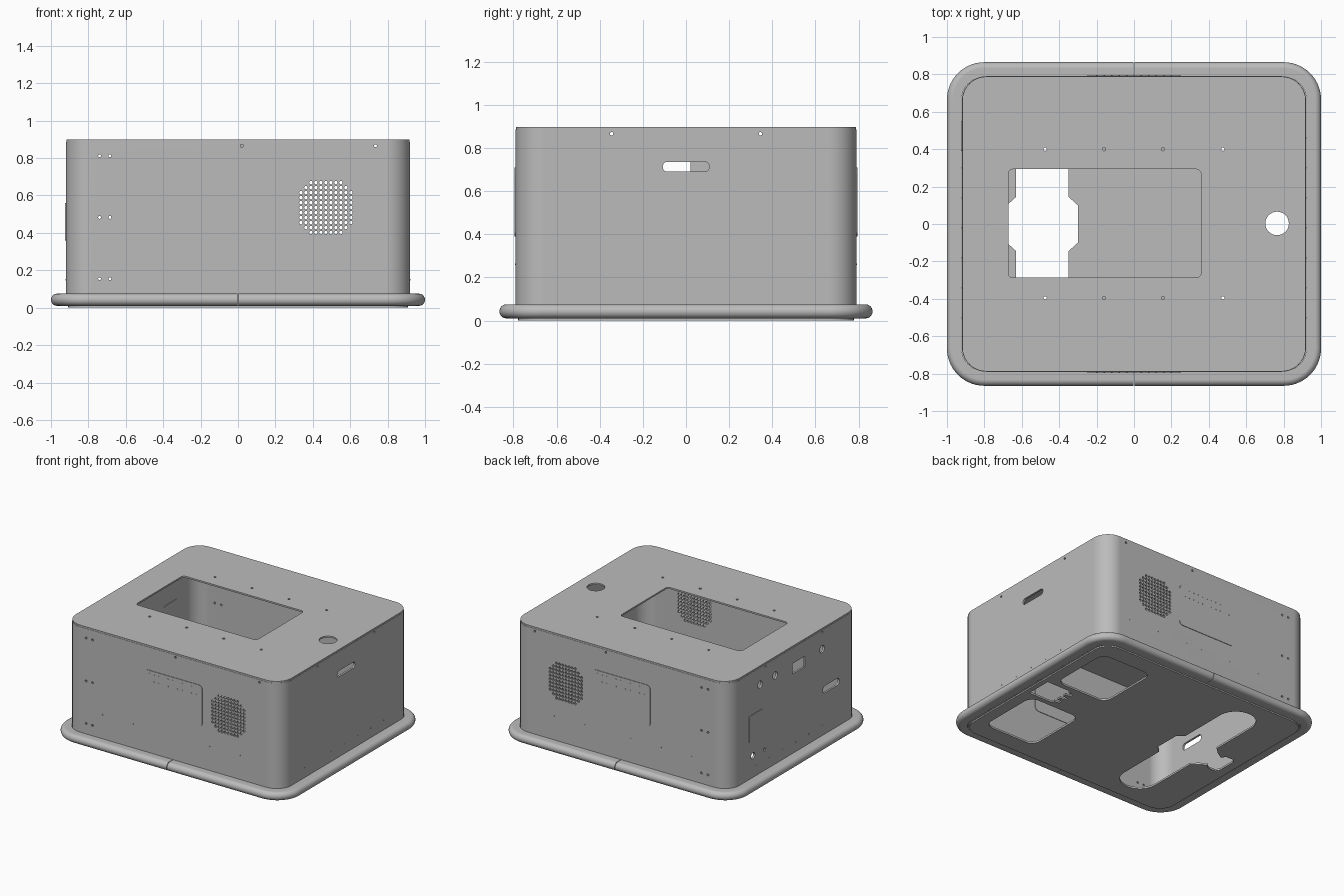
import bpy, bmesh, math

cube = bpy.data.objects.get("Cube")
if cube:
    bpy.data.objects.remove(cube, do_unlink=True)

grey = bpy.data.materials.new("plain grey")
grey.use_nodes = True
grey.diffuse_color = (0.5, 0.5, 0.5, 1)
grey.node_tree.nodes["Principled BSDF"].inputs["Base Color"].default_value = (0.5, 0.5, 0.5, 1)


def rounded(hx, hy, r, cx=0, cy=0, seg=10):
    """Outline of a rounded rectangle."""
    pts = []
    for q, (sx, sy) in enumerate([(1, 1), (-1, 1), (-1, -1), (1, -1)]):
        for i in range(seg + 1):
            a = math.pi / 2 * (q + i / seg)
            pts.append((cx + sx * (hx - r) + r * math.cos(a),
                        cy + sy * (hy - r) + r * math.sin(a)))
    return pts


def rect(x0, x1, y0, y1):
    return [(x0, y0), (x1, y0), (x1, y1), (x0, y1)]


def circle(cx, cy, r, n=10):
    return [(cx + r * math.cos(math.tau * i / n), cy + r * math.sin(math.tau * i / n))
            for i in range(n)]


def finish(name, bm):
    bmesh.ops.recalc_face_normals(bm, faces=bm.faces)
    mesh = bpy.data.meshes.new(name)
    bm.to_mesh(mesh)
    bm.free()
    mesh.materials.append(grey)
    obj = bpy.data.objects.new(name, mesh)
    bpy.context.collection.objects.link(obj)
    return obj


def prism(name, loops, lo, hi, axis="z"):
    """Extrude outlines along an axis; several outlines share one object."""
    place = {"z": lambda a, b, h: (a, b, h),
             "y": lambda a, b, h: (a, h, b),
             "x": lambda a, b, h: (h, a, b)}[axis]
    bm = bmesh.new()
    for pts in loops:
        ends = [[bm.verts.new(place(a, b, h)) for a, b in pts] for h in (lo, hi)]
        bm.faces.new(ends[0])
        bm.faces.new(ends[1])
        n = len(pts)
        for i in range(n):
            j = (i + 1) % n
            bm.faces.new((ends[0][i], ends[0][j], ends[1][j], ends[1][i]))
    return finish(name, bm)


def cut(obj, loops, lo, hi, axis="z"):
    cutter = prism("cutter", loops, lo, hi, axis)
    cutter.hide_render = True
    mod = obj.modifiers.new("cut", "BOOLEAN")
    mod.operation = "DIFFERENCE"
    mod.solver = "EXACT"
    mod.object = cutter
    bpy.context.view_layer.objects.active = obj
    bpy.ops.object.modifier_apply(modifier=mod.name)
    bpy.data.objects.remove(cutter, do_unlink=True)


def smooth(obj):
    bpy.ops.object.select_all(action="DESELECT")
    obj.select_set(True)
    bpy.context.view_layer.objects.active = obj
    bpy.ops.object.shade_smooth_by_angle(angle=math.radians(30))
    obj.modifiers.new("normals", "WEIGHTED_NORMAL").keep_sharp = True


W, D, T = 0.92, 0.79, 0.015

# Hollow housing wall
shell = prism("housing_wall", [rounded(W, D, 0.13)], 0.01, 0.886)
cut(shell, [rounded(W - T, D - T, 0.13 - T)], -0.1, 1)

# Speaker grilles and paired screw holes through front and back
step = 0.0267
holes = [circle(0.47 + i * step, 0.535 + j * step, 0.0095, 8)
         for i in range(-5, 6) for j in range(-5, 6) if abs(i) + abs(j) <= 8]
holes += [circle(x, z, 0.008) for x in (-0.74, -0.685) for z in (0.155, 0.483, 0.812)]
cut(shell, holes, -1, 1, "y")
for lo, hi, mid in ((-1, -0.5, 0.02), (0.5, 1, 0.13)):
    cut(shell, [circle(x, 0.866, 0.008) for x in (mid, 0.735)], lo, hi, "y")

# Side handle slot and the connector openings opposite
screws = [circle(y, 0.866, 0.008) for y in (-0.345, 0.345)]
cut(shell, screws + [rounded(0.108, 0.023, 0.0225, 0, 0.713, 5)], 0.5, 1, "x")
ports = [circle(0.415, 0.755, 0.028, 20), circle(0.23, 0.755, 0.028, 20),
         circle(-0.34, 0.74, 0.028, 20), rect(-0.13, 0.022, 0.685, 0.765),
         rounded(0.1, 0.027, 0.0265, -0.45, 0.417, 5),
         circle(0.5, 0.24, 0.024, 20), circle(0.36, 0.235, 0.012)]
cut(shell, screws + ports, -1, -0.5, "x")
smooth(shell)

# Lid with its window, cable hole and screw holes
lid = prism("lid", [rounded(W - 0.002, D - 0.002, 0.128)], 0.886, 0.898)
cut(lid, [rounded(0.515, 0.29, 0.025, -0.157, 0.003, 5), circle(0.765, 0.003, 0.063, 32)]
    + [circle(x, y, 0.009) for x in (-0.475, -0.16, 0.155, 0.475) for y in (-0.395, 0.4)],
    0.8, 1)
smooth(lid)

# Base plate with wheel, caster and sensor openings
base = prism("base_plate", [rounded(0.908, 0.778, 0.12)], 0, 0.014)
cut(base, [rounded(0.14, 0.66, 0.139, -0.49, 0, 10)]
    + [rounded(0.22, 0.25, 0.07, 0.6, s * 0.39, 6) for s in (-1, 1)]
    + [rect(0.66, 0.87, -0.1, 0.1)], -0.1, 0.1)
cross = [(-0.3, 0.1), (-0.35, 0.145), (-0.63, 0.145), (-0.68, 0.1),
         (-0.73, 0.07), (-0.76, 0.1), (-0.82, 0.1), (-0.84, 0.07)]
cut(base, [cross + [(x, -y) for x, y in reversed(cross)]], -0.1, 0.1)
cut(base, [rect(0.62, 0.7, y - 0.015, y + 0.015) for y in (-0.06, 0, 0.06)], -0.1, 0.1)
smooth(base)

# Rounded bumper swept around the foot, split at front and back
R = 0.0325
section = [(0.079, 2 * R), (0.079, 0)]
section += [(R - R * math.cos(a), R + R * math.sin(a))
            for a in (math.pi * (i / 12 - 0.5) for i in range(13))]
bm = bmesh.new()
rings = [[bm.verts.new((x, y, 0.01 + z)) for x, y in rounded(1 - o, 0.865 - o, 0.2 - o, seg=14)]
         for o, z in section]
for k, ring in enumerate(rings):
    nxt = rings[(k + 1) % len(rings)]
    for i in range(len(ring)):
        j = (i + 1) % len(ring)
        bm.faces.new((ring[i], ring[j], nxt[j], nxt[i]))
bumper = finish("bumper", bm)
cut(bumper, [rect(-0.002, 0.002, -0.1, 0.2)], -1, 1, "y")
smooth(bumper)

# Access panels and rivet rows on front and back
rivets = [circle(-0.2 + 0.04 * i, z, 0.004, 6) for i in range(11) for z in (0.63, 0.685)]
for name, s in (("front", -1), ("back", 1)):
    prism(name + "_access_panel", [rounded(0.25, 0.16, 0.03, 0, 0.55, 5)],
          s * (D - T - 0.004), s * (D + 0.004), "y")
    prism(name + "_panel_rivets", [list(p) for p in rivets], s * D, s * (D + 0.006), "y")
    prism(name + "_wall_rivets", [circle(-0.6 + 0.13 * i, 0.26, 0.004, 6) for i in range(11)],
          s * (D - 0.002), s * (D + 0.002), "y")

# Small panel on the connector side and rivets on both sides
prism("side_access_panel", [rounded(0.08, 0.1, 0.008, 0.47, 0.46, 4)],
      -(W + 0.004), -(W - T - 0.004), "x")
for name, s in (("left", 1), ("right", -1)):
    prism(name + "_wall_rivets", [circle(-0.5 + 0.16 * i, 0.15, 0.004, 6) for i in range(7)],
          s * (W - 0.002), s * (W + 0.002), "x")
